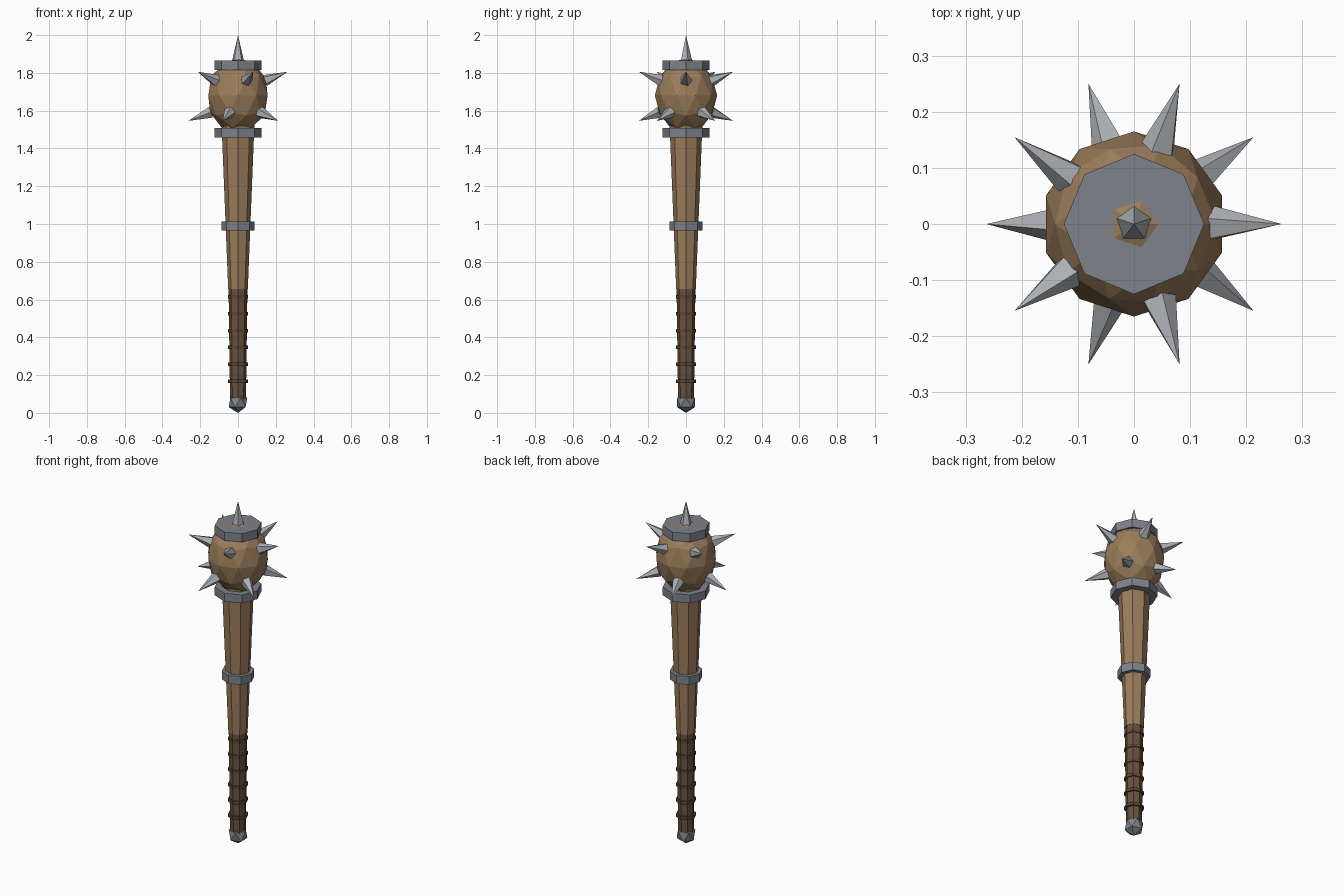
import bpy, math
from mathutils import Vector

if "Cube" in bpy.data.objects:
    bpy.data.objects.remove(bpy.data.objects["Cube"])


def mat(name, col):
    m = bpy.data.materials.new(name)
    m.diffuse_color = (*col, 1)
    m.use_nodes = True
    m.node_tree.nodes["Principled BSDF"].inputs["Base Color"].default_value = m.diffuse_color
    return m


WOOD = mat("wood", (0.33, 0.205, 0.105))
GRIP = mat("grip leather", (0.135, 0.085, 0.052))
WRAP = mat("dark wrap", (0.10, 0.062, 0.038))
IRON = mat("iron", (0.21, 0.225, 0.26))
STEEL = mat("spike steel", (0.42, 0.44, 0.47))


def finish(name, m):
    o = bpy.context.object
    o.name = name
    o.data.materials.append(m)
    return o


def frustum(name, m, z0, z1, r0, r1, sides=8):
    bpy.ops.mesh.primitive_cone_add(vertices=sides, radius1=r0, radius2=r1,
                                    depth=z1 - z0, location=(0, 0, (z0 + z1) / 2))
    return finish(name, m)


def spike(name, base, tip, r=0.032):
    base, tip = Vector(base), Vector(tip)
    d = tip - base
    bpy.ops.mesh.primitive_cone_add(vertices=5, radius1=r, radius2=0,
                                    depth=d.length, location=(base + tip) / 2)
    o = finish(name, STEEL)
    o.rotation_euler = (0, math.atan2(math.hypot(d.x, d.y), d.z), math.atan2(d.y, d.x))
    return o


# pommel
bpy.ops.mesh.primitive_ico_sphere_add(subdivisions=1, radius=0.055, location=(0, 0, 0.055))
finish("pommel", IRON)

# handle: grip with wrap rings, then the widening shaft
frustum("grip", GRIP, 0.06, 0.66, 0.042, 0.05)
for i in range(6):
    z = 0.168 + i * 0.0893
    frustum(f"grip_ring_{i + 1}", WRAP, z - 0.009, z + 0.009, 0.053, 0.053)
frustum("shaft", WOOD, 0.655, 1.53, 0.052, 0.087)

# iron bands
frustum("shaft_band", IRON, 0.965, 1.013, 0.087, 0.087)
frustum("neck_band", IRON, 1.459, 1.507, 0.125, 0.125)
frustum("top_band", IRON, 1.816, 1.865, 0.125, 0.125)

# head: faceted ball, slightly tall
CZ = 1.68
bpy.ops.mesh.primitive_ico_sphere_add(subdivisions=2, radius=0.165, location=(0, 0, CZ))
head = finish("head", WOOD)
head.scale = (1, 1, 0.2 / 0.165)

# two staggered rings of spikes plus one on top
for i in range(10):
    a = i * math.pi / 5
    s = 1 if i % 2 == 0 else -1
    c, n = math.cos(a), math.sin(a)
    zc = 1.676
    spike(f"spike_{i + 1}", (0.143 * c, 0.143 * n, zc + s * 0.084),
          (0.263 * c, 0.263 * n, zc + s * 0.13))
frustum("top_spike", STEEL, 1.868, 2.0, 0.032, 0, 5)
